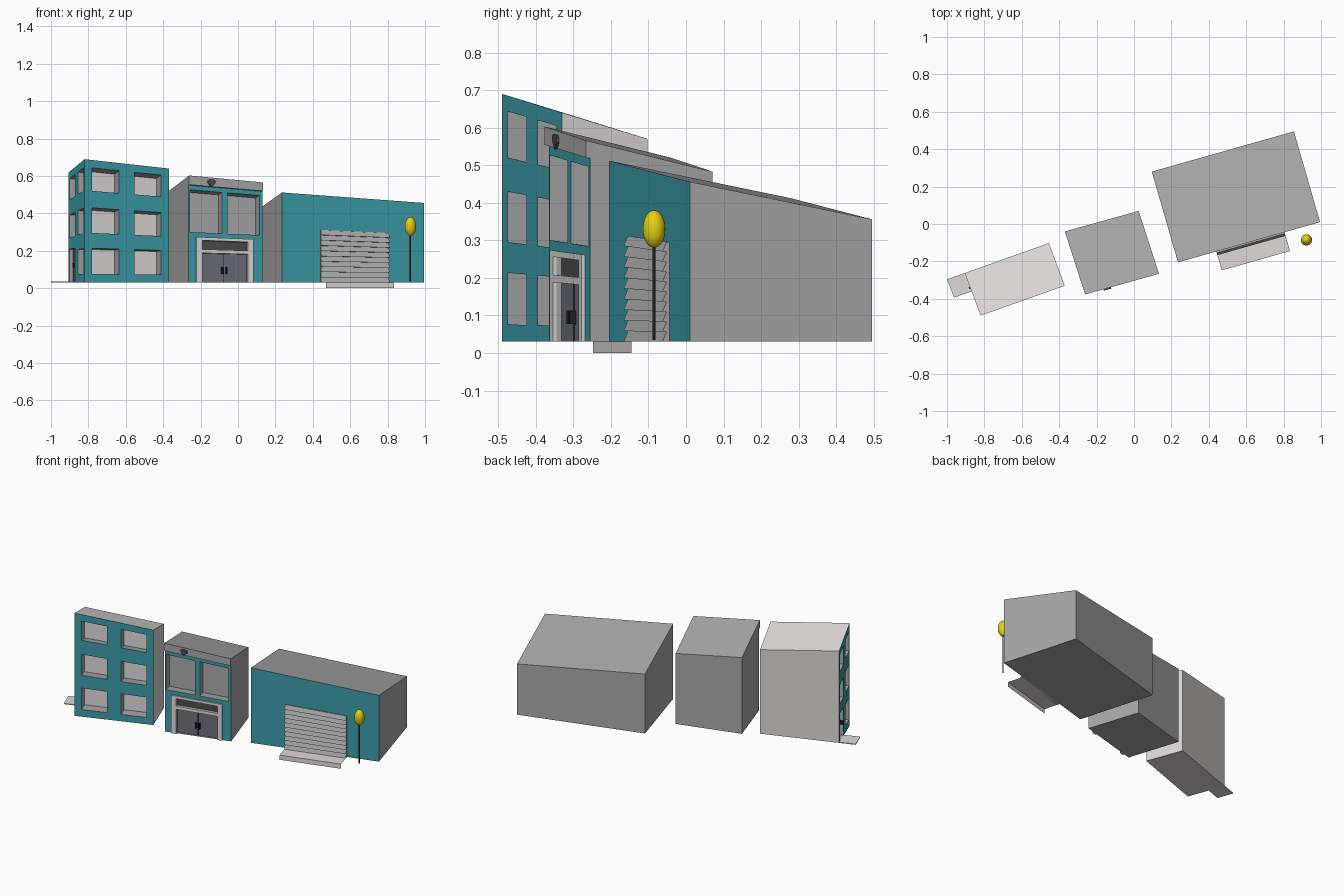
import bpy, bmesh, math
from mathutils import Vector

if "Cube" in bpy.data.objects:
    bpy.data.objects.remove(bpy.data.objects["Cube"])

BASE = 0.03


def mat(name, r, g, b):
    m = bpy.data.materials.new(name)
    lin = lambda c: c / 12.92 if c <= 0.04045 else ((c + 0.055) / 1.055) ** 2.4
    m.diffuse_color = (lin(r), lin(g), lin(b), 1)
    m.use_nodes = True
    m.node_tree.nodes["Principled BSDF"].inputs["Base Color"].default_value = m.diffuse_color
    return m


LIGHT = mat("light grey", .87, .85, .85)
GREY = mat("mid grey", .66, .66, .66)
TEAL = mat("teal", .23, .61, .66)
DARK = mat("dark grey", .30, .30, .30)
DOOR = mat("door grey", .43, .43, .47)
YELLOW = mat("yellow", .90, .82, .06)
BLACK = mat("black", .13, .13, .13)


class Part:
    """Collects quads with a material each, then makes one object."""
    def __init__(self, name):
        self.name, self.bm, self.mats = name, bmesh.new(), []

    def face(self, pts, m):
        if m not in self.mats:
            self.mats.append(m)
        f = self.bm.faces.new([self.bm.verts.new(p) for p in pts])
        f.material_index = self.mats.index(m)

    def box(self, q, a0, a1, b0, b1, d0, d1, m):
        # d0 is the outer depth, d1 the inner depth
        c = [(a0, b0), (a1, b0), (a1, b1), (a0, b1)]
        o = [q(a, b, d0) for a, b in c]
        i = [q(a, b, d1) for a, b in c]
        self.face(o, m)
        self.face(i[::-1], m)
        for k in range(4):
            n = (k + 1) % 4
            self.face([o[n], o[k], i[k], i[n]], m)

    def wall(self, q, holes, m):
        # wall with recessed openings: (a0, a1, b0, b1, depth, back material)
        xs = sorted({0, 1} | {h[0] for h in holes} | {h[1] for h in holes})
        ys = sorted({0, 1} | {h[2] for h in holes} | {h[3] for h in holes})
        for x0, x1 in zip(xs, xs[1:]):
            for y0, y1 in zip(ys, ys[1:]):
                cx, cy = (x0 + x1) / 2, (y0 + y1) / 2
                if not any(h[0] < cx < h[1] and h[2] < cy < h[3] for h in holes):
                    self.face([q(x0, y0, 0), q(x1, y0, 0), q(x1, y1, 0), q(x0, y1, 0)], m)
        for x0, x1, y0, y1, d, back in holes:
            c = [(x0, y0), (x1, y0), (x1, y1), (x0, y1)]
            p = [q(a, b, 0) for a, b in c]
            r = [q(a, b, d) for a, b in c]
            self.face(r, back)
            for k in range(4):
                n = (k + 1) % 4
                self.face([p[k], p[n], r[n], r[k]], GREY)

    def done(self):
        bmesh.ops.remove_doubles(self.bm, verts=self.bm.verts, dist=1e-5)
        me = bpy.data.meshes.new(self.name)
        self.bm.to_mesh(me)
        self.bm.free()
        for m in self.mats:
            me.materials.append(m)
        ob = bpy.data.objects.new(self.name, me)
        bpy.context.collection.objects.link(ob)
        return ob


class Block:
    """Building on a parallelogram with a roof sloping both ways."""
    def __init__(self, fl, fr, bl, hfl, hfr, hbl):
        self.o = Vector(fl)
        self.u, self.w = Vector(fr) - self.o, Vector(bl) - self.o
        self.h = (hfl - BASE, hfr - hfl, hbl - hfl)

    def p(self, u, w, v):
        xy = self.o + self.u * u + self.w * w
        return Vector((xy.x, xy.y, BASE + v * (self.h[0] + u * self.h[1] + w * self.h[2])))

    def front(self, a, b, d):
        return self.p(a, d / self.w.length, b)

    def left(self, a, b, d):
        return self.p(d / self.u.length, 1 - a, b)

    def build(self, name, body, front_holes, left_holes, left_mat):
        s, p = Part(name), self.p
        s.wall(self.front, front_holes, TEAL)
        s.wall(self.left, left_holes, left_mat)
        s.face([p(1, 0, 0), p(1, 1, 0), p(1, 1, 1), p(1, 0, 1)], body)
        s.face([p(1, 1, 0), p(0, 1, 0), p(0, 1, 1), p(1, 1, 1)], body)
        s.face([p(0, 0, 1), p(1, 0, 1), p(1, 1, 1), p(0, 1, 1)], body)
        s.face([p(0, 0, 0), p(0, 1, 0), p(1, 1, 0), p(1, 0, 0)], body)
        s.done()


# left building: three window rows on the front and on the left side
A = Block((-.82, -.49), (-.37, -.33), (-.905, -.262), .69, .64, .62)
rows = [(.07, .28), (.405, .61), (.748, .936)]
front = [(a, a + .32, b0, b1, .07, LIGHT) for a in (.09, .59) for b0, b1 in rows]
side = [(a, a + .34, b0, b1, .03, LIGHT) for a in (.06, .59) for b0, b1 in rows]
side[0] = (.06, .40, .008, .30, .02, DARK)
A.build("left_building", LIGHT, front, side, TEAL)
s = Part("side_landing")
s.box(A.left, 0, .43, 0, .008, -.10, 0, LIGHT)
s.done()
s = Part("side_door_handle")
s.box(A.left, .33, .36, .13, .17, -.008, .02, BLACK)
s.done()

# middle building: two large windows above a double door
B = Block((-.265, -.365), (.13, -.255), (-.37, -.04), .60, .563, .52)
B.build("middle_building", GREY,
        [(.02, .455, .475, .872, .065, GREY), (.53, .96, .475, .872, .065, GREY),
         (.18, .80, 0, .28, .015, DOOR), (.18, .80, .315, .40, .015, DARK)], [], GREY)
s = Part("door_frame")
for a0, a1, b0, b1 in ((.10, .18, 0, .40), (.80, .87, 0, .40),
                       (.10, .87, .40, .43), (.18, .80, .28, .315)):
    s.box(B.front, a0, a1, b0, b1, -.01, 0, LIGHT)
s.done()
s = Part("door_handles")
for a in (.455, .51):
    s.box(B.front, a, a + .018, .085, .15, -.004, .015, BLACK)
s.box(B.front, .487, .493, 0, .28, .012, .015, BLACK)
s.done()
s = Part("cornice")
s.box(B.front, 0, 1, .915, 1, -.012, 0, GREY)
s.done()
# plain shield-shaped ornament
s = Part("cornice_ornament")
outline = [(.25, .97), (.25, .945), (.30, .91), (.35, .945), (.35, .97), (.325, .98), (.275, .98)]
o = [B.front(a, b, -.02) for a, b in outline]
i = [B.front(a, b, -.012) for a, b in outline]
s.face(o, DARK)
for k in range(len(o)):
    n = (k + 1) % len(o)
    s.face([o[k], i[k], i[n], o[n]], DARK)
s.done()

# right building with a slatted roller door
C = Block((.235, -.205), (.995, .01), (.095, .28), .512, .456, .412)
C.build("right_building", GREY, [], [], GREY)
s = Part("roller_door")
N, a0, a1, top = 10, .27, .75, .602
for k in range(N):
    b0, b1 = top * k / N, top * (k + 1) / N
    q = C.front
    s.face([q(a0, b0, -.02), q(a1, b0, -.02), q(a1, b1, -.008), q(a0, b1, -.008)], GREY)
    s.face([q(a0, b0, 0), q(a1, b0, 0), q(a1, b0, -.02), q(a0, b0, -.02)], GREY)
    s.face([q(a0, b0, 0), q(a0, b0, -.02), q(a0, b1, -.008), q(a0, b1, 0)], GREY)
    s.face([q(a1, b0, -.02), q(a1, b0, 0), q(a1, b1, 0), q(a1, b1, -.008)], GREY)
s.face([q(a0, top, -.008), q(a1, top, -.008), q(a1, top, 0), q(a0, top, 0)], GREY)
s.done()
# loading step: open slab with a top and a front face
s = Part("loading_step")
t = [C.front(a, 0, d) for a, d in ((.27, -.105), (.75, -.105), (.75, 0), (.27, 0))]
s.face(t, LIGHT)
low = [Vector((p.x, p.y, 0)) for p in t[:2]]
s.face([low[0], low[1], t[1], t[0]], LIGHT)
s.done()

# lamp: thin pole and egg-shaped globe
bpy.ops.mesh.primitive_cylinder_add(vertices=10, radius=.004, depth=.26, location=(.922, -.085, .165))
pole = bpy.context.object
pole.name = "lamp_pole"
pole.data.materials.append(BLACK)
bpy.ops.mesh.primitive_uv_sphere_add(segments=24, ring_count=16, radius=1, location=(.922, -.085, .33))
globe = bpy.context.object
globe.name = "lamp_globe"
globe.scale = (.03, .03, .05)
globe.data.materials.append(YELLOW)
for ob in (pole, globe):
    bpy.ops.object.select_all(action='DESELECT')
    ob.select_set(True)
    bpy.context.view_layer.objects.active = ob
    bpy.ops.object.shade_smooth_by_angle(angle=math.radians(40))
